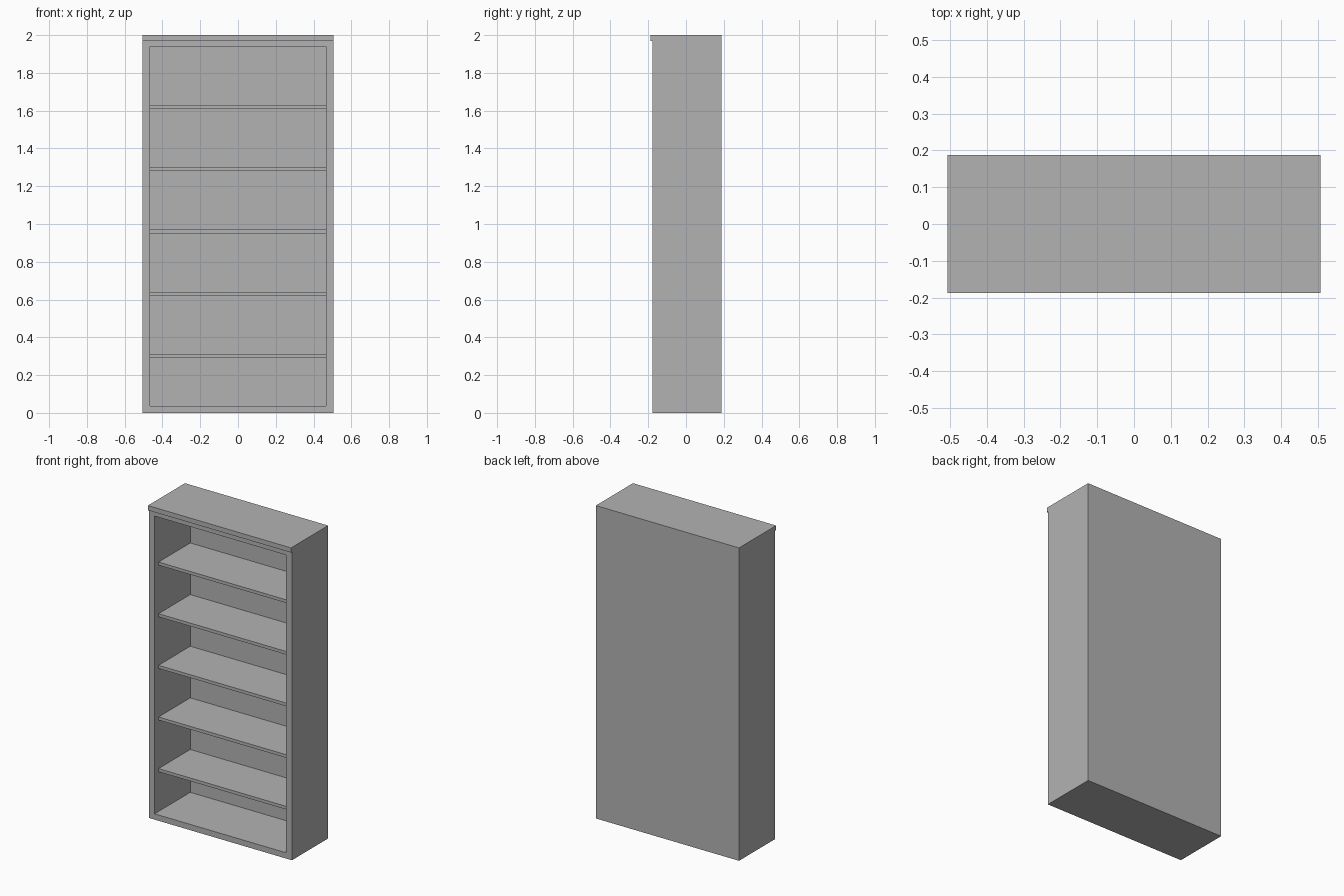
import bpy

# Remove the default cube
cube = bpy.data.objects.get("Cube")
if cube:
    bpy.data.objects.remove(cube, do_unlink=True)

# Single painted finish
GREY = (0.45, 0.45, 0.45, 1.0)
paint = bpy.data.materials.new("grey_paint")
paint.use_nodes = True
paint.diffuse_color = GREY
paint.node_tree.nodes["Principled BSDF"].inputs["Base Color"].default_value = GREY


def board(name, x, y, z):
    """Box spanning the (low, high) ranges on each axis."""
    spans = (x, y, z)
    bpy.ops.mesh.primitive_cube_add(size=1, location=[(a + b) / 2 for a, b in spans])
    obj = bpy.context.object
    obj.name = obj.data.name = name
    obj.scale = [b - a for a, b in spans]
    bpy.ops.object.transform_apply(location=False, rotation=False, scale=True)
    obj.data.materials.append(paint)
    return obj


OUTER, INNER = 0.506, 0.465        # half widths
FRONT, REAR = -0.178, 0.187        # carcass depth
BACK_FACE = 0.182                  # inside of the back panel
FLOOR, CEILING, TOP = 0.037, 1.94, 2.0
inside = (-INNER, INNER)

# Carcass
board("left_side", (INNER, OUTER), (FRONT, REAR), (0, TOP))
board("right_side", (-OUTER, -INNER), (FRONT, REAR), (0, TOP))
board("bottom_board", inside, (FRONT, REAR), (0, FLOOR))
board("top_board", inside, (FRONT, REAR), (CEILING, TOP))
board("back_panel", inside, (BACK_FACE, REAR), (FLOOR, CEILING))

# Slim trim along the top front edge
board("top_trim", (-OUTER, OUTER), (-0.187, FRONT), (1.97, TOP))

# Evenly spaced shelves, set back from the front
for i in range(5):
    top = 0.311 + 0.33 * i
    board(f"shelf_{i + 1}", inside, (-0.138, BACK_FACE), (top - 0.02, top))
